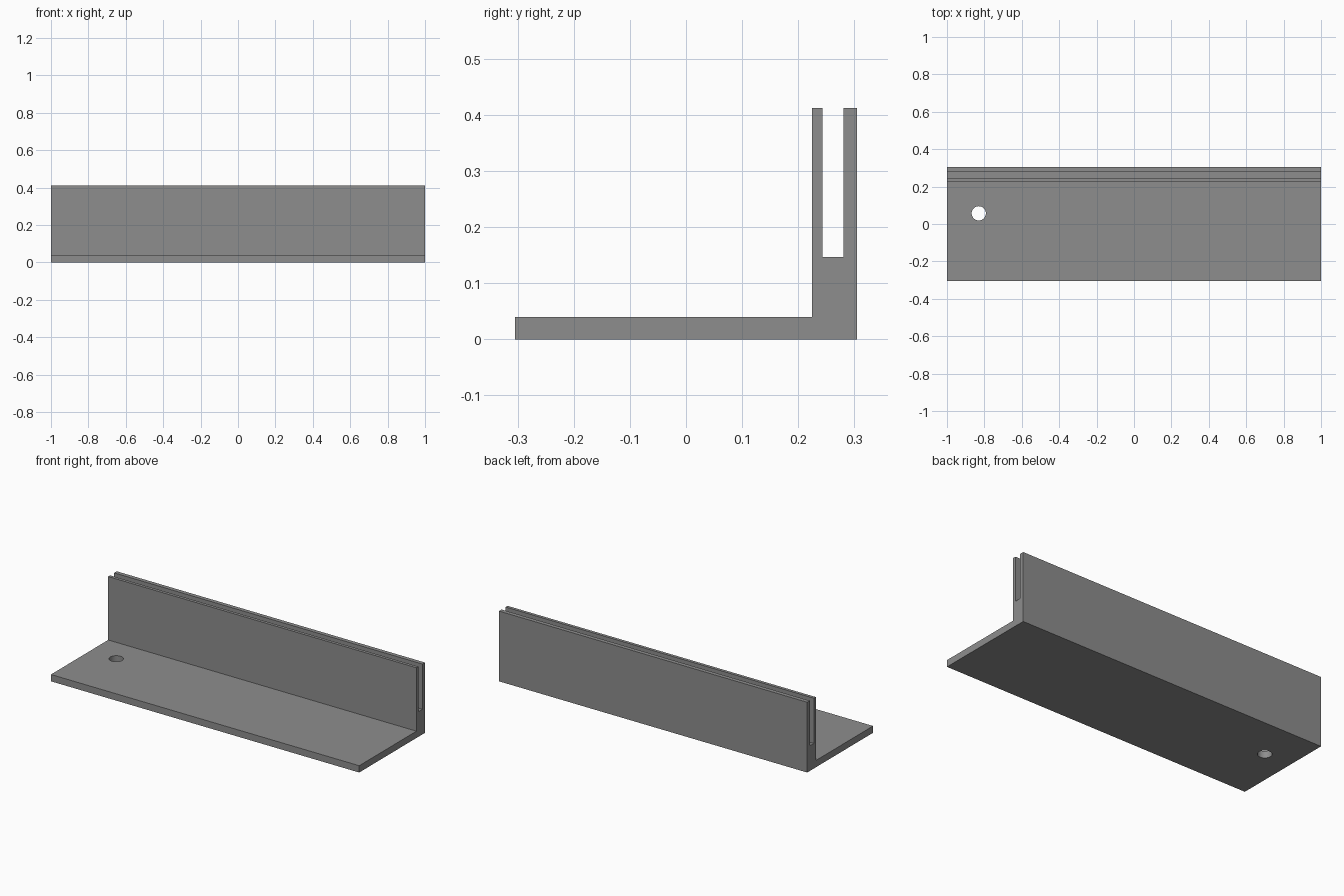
import bpy, bmesh

if "Cube" in bpy.data.objects:
    bpy.data.objects.remove(bpy.data.objects["Cube"])

grey = bpy.data.materials.new("mid_grey")
grey.diffuse_color = (0.27, 0.27, 0.27, 1)
grey.use_nodes = True
grey.node_tree.nodes["Principled BSDF"].inputs["Base Color"].default_value = grey.diffuse_color

# Bracket: L-shaped cross-section with a slotted upright, extruded along x
profile = [(-0.305, 0), (0.305, 0), (0.305, 0.412), (0.281, 0.412),
           (0.281, 0.147), (0.243, 0.147), (0.243, 0.412), (0.225, 0.412),
           (0.225, 0.04), (-0.305, 0.04)]
bm = bmesh.new()
face = bm.faces.new([bm.verts.new((-1, y, z)) for y, z in profile])
ext = bmesh.ops.extrude_face_region(bm, geom=[face])
bmesh.ops.translate(bm, vec=(2, 0, 0),
                    verts=[v for v in ext["geom"] if isinstance(v, bmesh.types.BMVert)])
bmesh.ops.recalc_face_normals(bm, faces=bm.faces)
mesh = bpy.data.meshes.new("slotted_bracket")
bm.to_mesh(mesh)
bm.free()
mesh.materials.append(grey)
bracket = bpy.data.objects.new("slotted_bracket", mesh)
bpy.context.collection.objects.link(bracket)

# Screw hole through the base plate
bpy.ops.mesh.primitive_cylinder_add(vertices=48, radius=0.038, depth=0.2,
                                    location=(-0.83, 0.057, 0.02))
cutter = bpy.context.object
cutter.name = "hole_cutter"
cutter.data.materials.append(grey)
cutter.hide_render = True
hole = bracket.modifiers.new("screw_hole", "BOOLEAN")
hole.operation = "DIFFERENCE"
hole.solver = "EXACT"
hole.object = cutter

bpy.ops.object.select_all(action="DESELECT")
bracket.select_set(True)
bpy.context.view_layer.objects.active = bracket
bpy.ops.object.modifier_apply(modifier=hole.name)
bpy.data.objects.remove(cutter, do_unlink=True)
bpy.ops.object.shade_smooth_by_angle()
